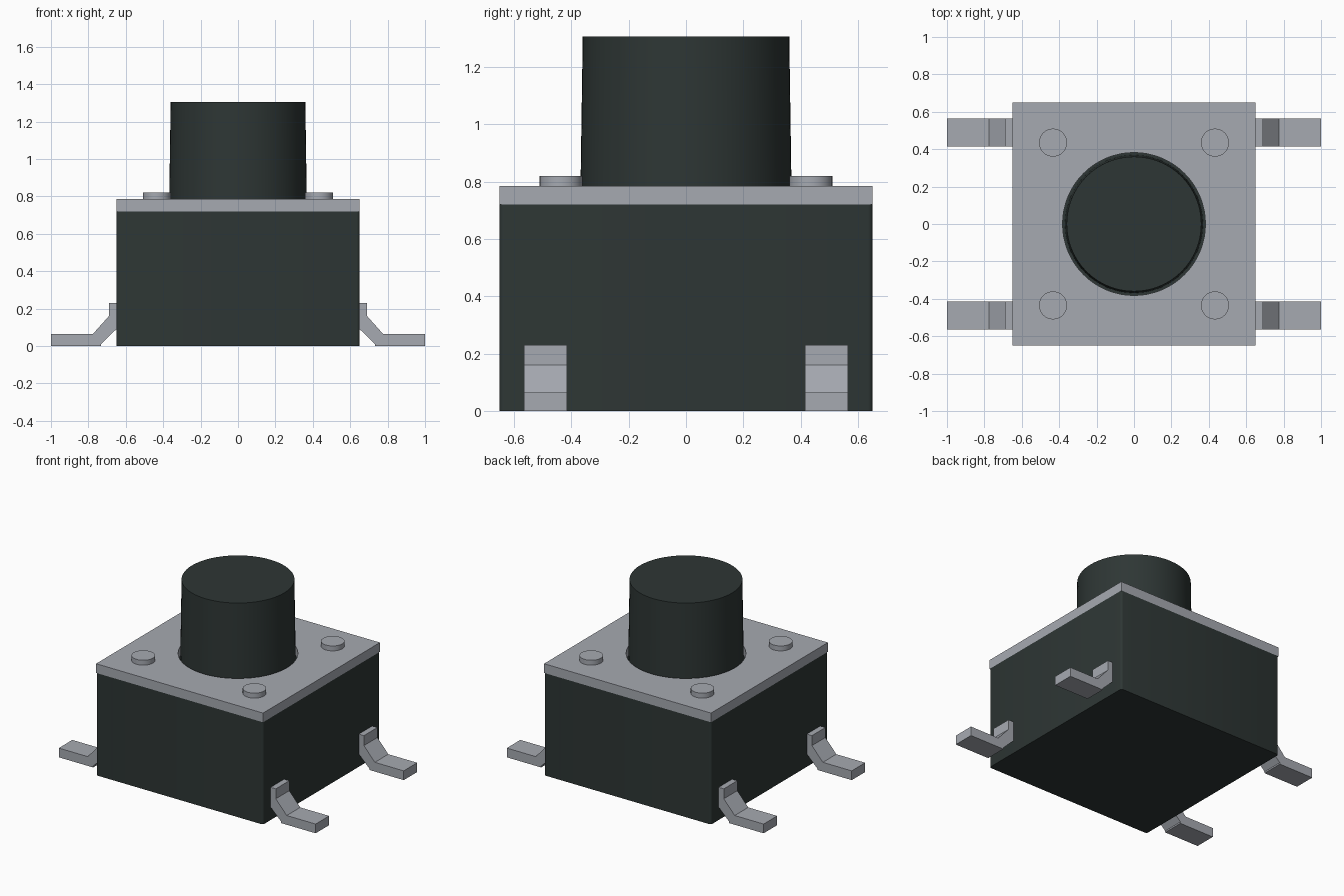
import bpy, bmesh

cube = bpy.data.objects.get("Cube")
if cube:
    bpy.data.objects.remove(cube, do_unlink=True)


def material(name, rgb):
    m = bpy.data.materials.new(name)
    m.use_nodes = True
    m.diffuse_color = (*rgb, 1)
    bsdf = next(n for n in m.node_tree.nodes if n.type == "BSDF_PRINCIPLED")
    bsdf.inputs["Base Color"].default_value = (*rgb, 1)
    return m


black = material("black plastic", (0.027, 0.037, 0.035))
metal = material("grey metal", (0.38, 0.40, 0.44))


def finish(name, bm, mat):
    bmesh.ops.recalc_face_normals(bm, faces=bm.faces)
    mesh = bpy.data.meshes.new(name)
    bm.to_mesh(mesh)
    bm.free()
    mesh.materials.append(mat)
    ob = bpy.data.objects.new(name, mesh)
    bpy.context.collection.objects.link(ob)
    return ob


def box(name, size, z0, z1, mat, bevel=0):
    bm = bmesh.new()
    bmesh.ops.create_cube(bm, size=1)
    for v in bm.verts:
        v.co = (v.co.x * size, v.co.y * size, z0 + (v.co.z + 0.5) * (z1 - z0))
    if bevel:
        upright = [e for e in bm.edges if abs(e.verts[0].co.z - e.verts[1].co.z) > 0.1]
        bmesh.ops.bevel(bm, geom=upright, offset=bevel, segments=3, profile=0.5, affect="EDGES")
    return finish(name, bm, mat)


def cylinder(name, x, y, r0, r1, z0, z1, mat, sides=64):
    bm = bmesh.new()
    bmesh.ops.create_cone(bm, cap_ends=True, segments=sides, radius1=r0, radius2=r1, depth=z1 - z0)
    bmesh.ops.translate(bm, verts=bm.verts, vec=(x, y, (z0 + z1) / 2))
    return finish(name, bm, mat)


def smooth(ob):
    bpy.ops.object.select_all(action="DESELECT")
    ob.select_set(True)
    bpy.context.view_layer.objects.active = ob
    bpy.ops.object.shade_smooth_by_angle(angle=0.6)


# Housing
smooth(box("housing", 1.3, 0, 0.72, black, bevel=0.015))

# Cover plate with a round opening for the button
plate = box("cover_plate", 1.3, 0.72, 0.785, metal)
cutter = cylinder("opening_cutter", 0, 0, 0.382, 0.382, 0.6, 0.9, metal)
cut = plate.modifiers.new("opening", "BOOLEAN")
cut.object = cutter
cut.solver = "EXACT"
bpy.context.view_layer.objects.active = plate
bpy.ops.object.modifier_apply(modifier=cut.name)
bpy.data.objects.remove(cutter, do_unlink=True)
smooth(plate)

# Tapered button
smooth(cylinder("button", 0, 0, 0.369, 0.36, 0.7, 1.305, black))

# Rivets and bent legs, one of each per corner
LEG = [(0.64, 0.23), (0.69, 0.23), (0.69, 0.16), (0.775, 0.065), (1, 0.065),
       (1, 0), (0.732, 0), (0.732, 0.01), (0.65, 0.09), (0.64, 0.09)]

for sx, side in ((1, "left"), (-1, "right")):
    for sy, end in ((-1, "front"), (1, "back")):
        smooth(cylinder(f"{end}_{side}_rivet", sx * 0.433, sy * 0.435, 0.075, 0.075,
                        0.78, 0.82, metal, 32))
        bm = bmesh.new()
        face = bm.faces.new([bm.verts.new((sx * x, sy * 0.415, z)) for x, z in LEG])
        out = bmesh.ops.extrude_face_region(bm, geom=[face])["geom"]
        bmesh.ops.translate(bm, vec=(0, sy * 0.15, 0),
                            verts=[g for g in out if isinstance(g, bmesh.types.BMVert)])
        finish(f"{end}_{side}_leg", bm, metal)
